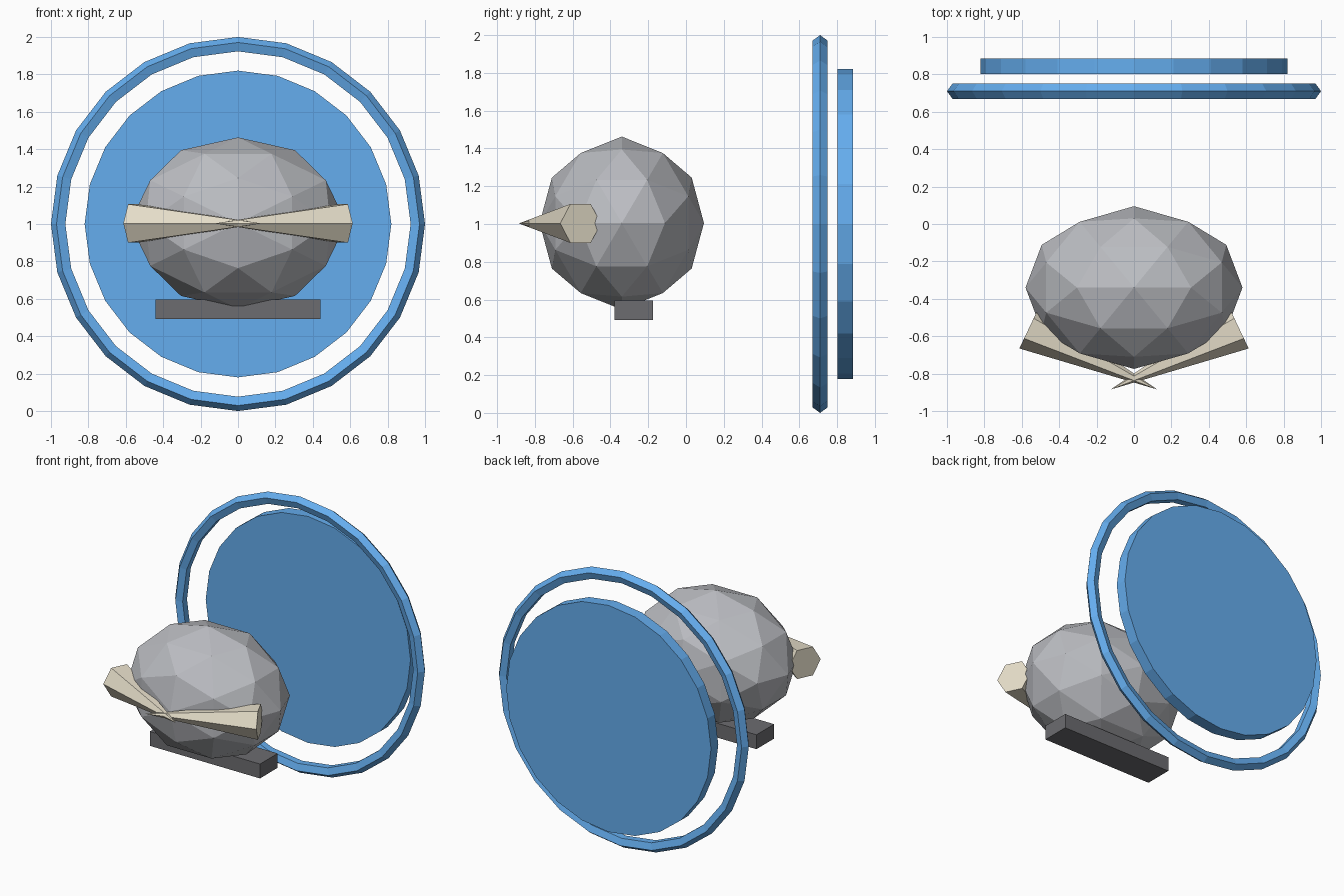
import bpy, bmesh, math
from mathutils import Vector, Matrix

if "Cube" in bpy.data.objects:
    bpy.data.objects.remove(bpy.data.objects["Cube"])


def paint(obj, name, color):
    mat = bpy.data.materials.get(name) or bpy.data.materials.new(name)
    mat.diffuse_color = color
    mat.use_nodes = True
    mat.node_tree.nodes["Principled BSDF"].inputs["Base Color"].default_value = mat.diffuse_color
    obj.data.materials.append(mat)


def finish(bm, name):
    bmesh.ops.recalc_face_normals(bm, faces=bm.faces)
    mesh = bpy.data.meshes.new(name)
    bm.to_mesh(mesh)
    bm.free()
    obj = bpy.data.objects.new(name, mesh)
    bpy.context.collection.objects.link(obj)
    return obj


# Faceted body: icosahedron with edge midpoints pushed out, stretched to an ellipsoid
g = (1 + math.sqrt(5)) / 2
ico = [Vector(p) for a in (-1, 1) for b in (-g, g)
       for p in ((0, b, a), (a, 0, b), (b, a, 0))]
mids = [p + q for i, p in enumerate(ico) for q in ico[:i] if (p - q).length < 2.1]
bm = bmesh.new()
for p in ico + mids:
    n = p.normalized()
    bm.verts.new((n.x * 0.58, n.y * 0.435 - 0.34, n.z * 0.458 + 1.005))
bmesh.ops.convex_hull(bm, input=bm.verts)
body = finish(bm, "body")
paint(body, "light_grey", (0.5, 0.51, 0.54, 1))

# Crossed six-sided spikes, pointed ends meeting in front of the body
for side, name in ((1, "right_spike"), (-1, "left_spike")):
    base = Vector((0.562 * side, -0.558, 1.003))
    tip = Vector((-0.125 * side, -0.885, 1.003))
    z = (tip - base).normalized()
    x = Vector((0, 0, 1))
    y = z.cross(x)
    rot = Matrix((x, y, z)).transposed().to_4x4()
    bm = bmesh.new()
    bmesh.ops.create_cone(bm, cap_ends=True, segments=6, radius1=0.119, radius2=0,
                          depth=(tip - base).length,
                          matrix=Matrix.Translation((base + tip) / 2) @ rot)
    bmesh.ops.remove_doubles(bm, verts=bm.verts, dist=0.0005)
    paint(finish(bm, name), "ivory", (0.78, 0.72, 0.58, 1))

# Bar under the body
bpy.ops.mesh.primitive_cube_add(size=1, location=(0, -0.277, 0.544))
bar = bpy.context.object
bar.name = "lower_bar"
bar.scale = (0.882, 0.202, 0.104)
paint(bar, "dark_grey", (0.15, 0.15, 0.16, 1))

# Rear ring with a five-sided section
bpy.ops.mesh.primitive_torus_add(major_segments=24, minor_segments=5,
                                 major_radius=0.9575, minor_radius=0.0425,
                                 location=(0, 0.71, 1), rotation=(math.pi / 2, 0, 0))
ring = bpy.context.object
ring.name = "rear_ring"
paint(ring, "blue", (0.13, 0.42, 0.86, 1))

# Slightly see-through disc behind the ring
bpy.ops.mesh.primitive_cylinder_add(vertices=24, radius=0.82, depth=0.083,
                                    location=(0, 0.8435, 1), rotation=(math.pi / 2, 0, 0))
disc = bpy.context.object
disc.name = "rear_disc"
paint(disc, "clear_blue", (0.13, 0.42, 0.86, 0.85))

for obj in bpy.data.objects:
    obj.data.shade_flat()
